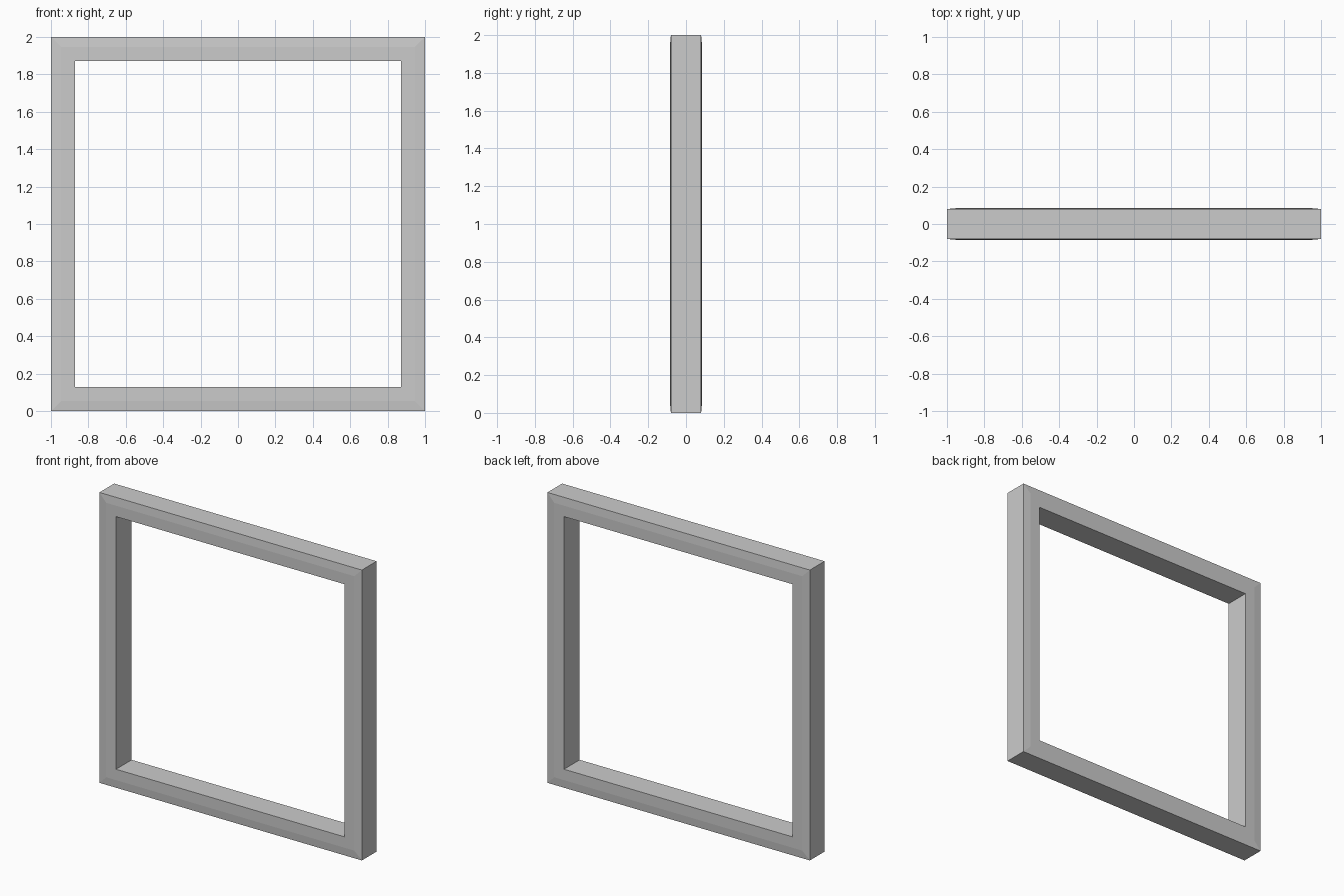
import bpy, bmesh

if "Cube" in bpy.data.objects:
    bpy.data.objects.remove(bpy.data.objects["Cube"])

# Cross-section: (half-width of the square ring, depth y)
profile = [(0.87, -0.085), (0.945, -0.085), (1.0, -0.08),
           (1.0, 0.08), (0.945, 0.085), (0.87, 0.085)]
corners = [(-1, -1), (1, -1), (1, 1), (-1, 1)]

# Sweep the section around the four mitred corners
bm = bmesh.new()
rings = [[bm.verts.new((sx * r, y, 1 + sz * r)) for r, y in profile]
         for sx, sz in corners]
n = len(profile)
for i in range(4):
    a, b = rings[i], rings[(i + 1) % 4]
    for j in range(n):
        k = (j + 1) % n
        bm.faces.new((a[j], a[k], b[k], b[j]))
bmesh.ops.recalc_face_normals(bm, faces=bm.faces)

# Square frame
mesh = bpy.data.meshes.new("square_frame")
bm.to_mesh(mesh)
bm.free()
frame = bpy.data.objects.new("square_frame", mesh)
bpy.context.collection.objects.link(frame)
